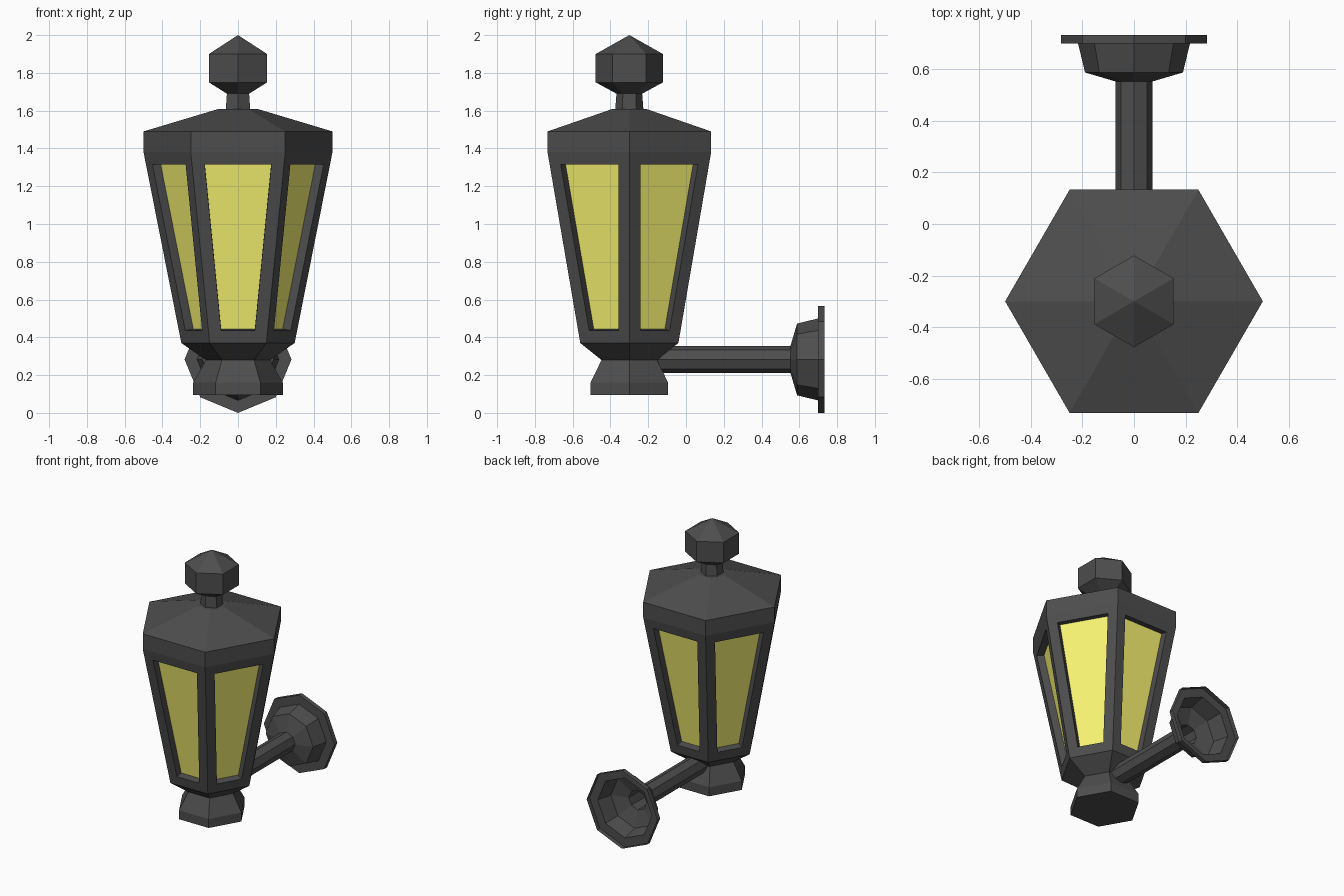
import bpy, bmesh, math
from mathutils import Matrix, Vector

if "Cube" in bpy.data.objects:
    bpy.data.objects.remove(bpy.data.objects["Cube"])

def material(name, color):
    m = bpy.data.materials.new(name)
    m.diffuse_color = color
    m.use_nodes = True
    m.node_tree.nodes["Principled BSDF"].inputs["Base Color"].default_value = m.diffuse_color
    return m

IRON = material("dark_iron", (0.075, 0.075, 0.075, 1))
GLASS = material("yellow_glass", (0.95, 0.91, 0.17, 1))

def loft(name, profile, sides, place, turn=0.0, cap_start=True, cap_end=True, panel_row=None):
    """Faceted solid of revolution from (radius, height) pairs; panel_row gets sunken glass."""
    bm = bmesh.new()
    rings = []
    for r, h in profile:
        if r == 0:
            rings.append([bm.verts.new((0, 0, h))] * sides)
        else:
            rings.append([bm.verts.new((r * math.cos(turn + math.tau * i / sides),
                                        r * math.sin(turn + math.tau * i / sides), h))
                          for i in range(sides)])
    panels = []
    for k, (a, b) in enumerate(zip(rings, rings[1:])):
        for i in range(sides):
            j = (i + 1) % sides
            corners = list(dict.fromkeys((a[i], a[j], b[j], b[i])))
            face = bm.faces.new(corners)
            if k == panel_row:
                panels.append(face)
    if cap_start and profile[0][0]:
        bm.faces.new(rings[0][::-1])
    if cap_end and profile[-1][0]:
        bm.faces.new(rings[-1])
    bm.normal_update()

    # Window openings: frame border, then glass pushed inward
    if panels:
        bmesh.ops.inset_individual(bm, faces=panels, thickness=0.067, use_even_offset=True)
        bm.normal_update()
        for face in panels:
            push = -0.05 * face.normal.copy()
            pane = bmesh.ops.extrude_discrete_faces(bm, faces=[face])["faces"][0]
            bmesh.ops.translate(bm, verts=list(pane.verts), vec=push)
            pane.material_index = 1

    bm.transform(place)
    bm.normal_update()
    mesh = bpy.data.meshes.new(name)
    bm.to_mesh(mesh)
    bm.free()
    mesh.materials.append(IRON)
    mesh.materials.append(GLASS)
    ob = bpy.data.objects.new(name, mesh)
    bpy.context.collection.objects.link(ob)
    return ob

lamp = Matrix.Translation(Vector((0, -0.30, 0)))
# Arm axis runs along +y at the bracket height
arm = Matrix.Translation(Vector((0, 0, 0.283))) @ Matrix.Rotation(-math.pi / 2, 4, 'X')

# Lantern: foot, waist, glazed body, eaves and roof
loft("lantern_body",
     [(0.237, 0.095), (0.237, 0.16), (0.17, 0.28), (0.30, 0.37),
      (0.50, 1.38), (0.50, 1.49), (0.10, 1.61)],
     6, lamp, panel_row=3)

# Finial: neck and pointed knob, turned half a facet
loft("finial",
     [(0.075, 1.60), (0.068, 1.69), (0.178, 1.75), (0.178, 1.90), (0, 2.0)],
     6, lamp, turn=math.pi / 6)

# Wall bracket: arm tube, cup and wall flange, open at the back
loft("wall_bracket",
     [(0.071, -0.25), (0.071, 0.553), (0.19, 0.588), (0.217, 0.70),
      (0.283, 0.70), (0.283, 0.733)],
     8, arm, cap_end=False)
